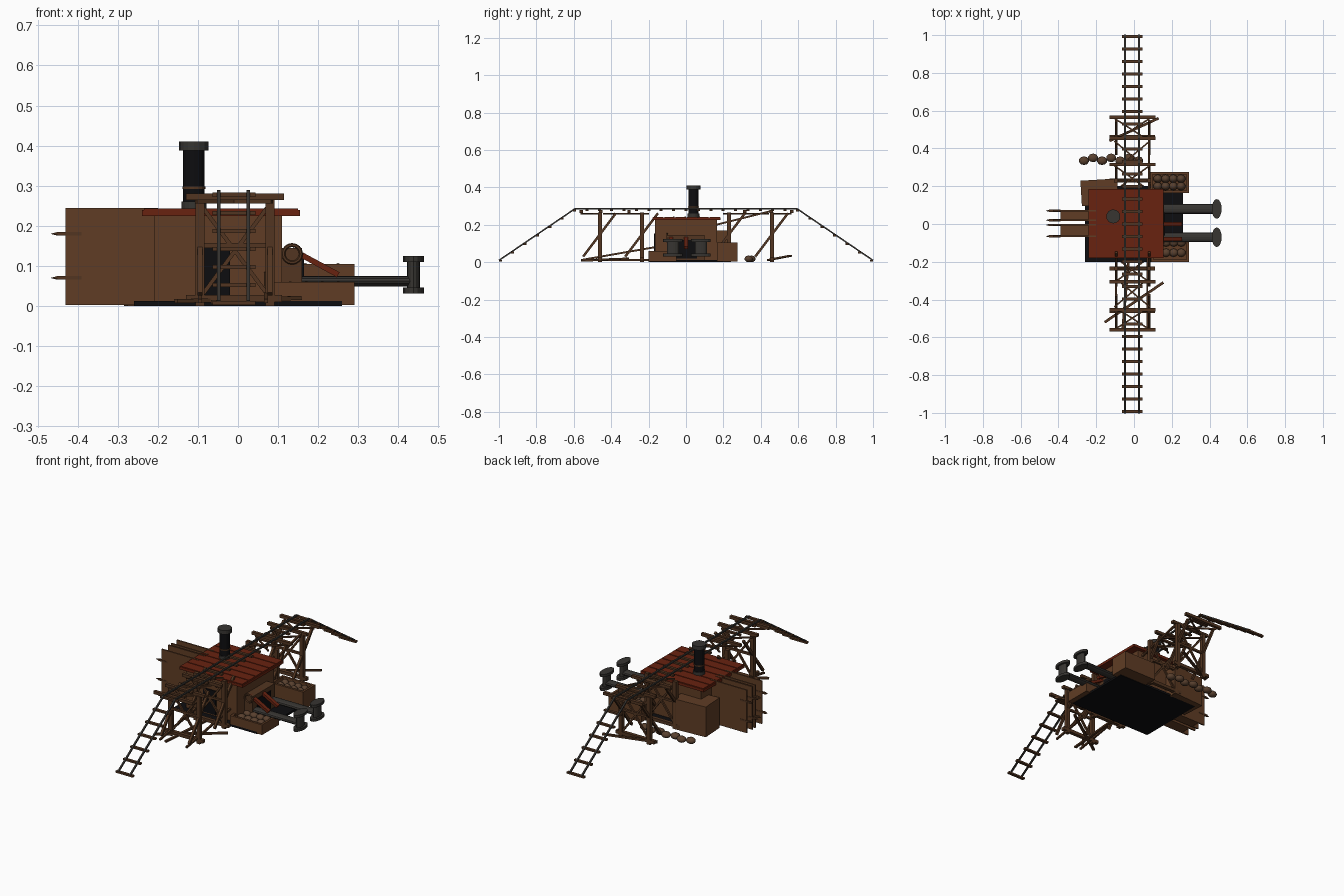
import bpy, bmesh, math, random
from mathutils import Vector, Matrix

if "Cube" in bpy.data.objects:
    bpy.data.objects.remove(bpy.data.objects["Cube"])
random.seed(4)


def material(name, rgb):
    m = bpy.data.materials.new(name)
    m.use_nodes = True
    m.diffuse_color = (*rgb, 1)
    m.node_tree.nodes["Principled BSDF"].inputs["Base Color"].default_value = (*rgb, 1)
    return m


WALL = material("wall wood", (0.115, 0.046, 0.018))
BEAM = material("beam wood", (0.085, 0.036, 0.015))
RED = material("red roof", (0.14, 0.016, 0.005))
IRON = material("dark iron", (0.038, 0.035, 0.031))
BLACK = material("black soot", (0.004, 0.004, 0.005))
SACK = material("sack brown", (0.1, 0.052, 0.028))


def finish(name, bm, mat, smooth=False):
    mesh = bpy.data.meshes.new(name)
    bmesh.ops.recalc_face_normals(bm, faces=bm.faces)
    bm.to_mesh(mesh)
    bm.free()
    mesh.materials.append(mat)
    ob = bpy.data.objects.new(name, mesh)
    bpy.context.collection.objects.link(ob)
    for p in mesh.polygons:
        p.use_smooth = smooth
    return ob


def box(name, x0, x1, y0, y1, z0, z1, mat, turn=0):
    bm = bmesh.new()
    bmesh.ops.create_cube(bm, size=1, matrix=Matrix.Diagonal((x1 - x0, y1 - y0, z1 - z0, 1)))
    place = Matrix.Translation(((x0 + x1) / 2, (y0 + y1) / 2, (z0 + z1) / 2))
    bmesh.ops.transform(bm, matrix=place @ Matrix.Rotation(turn, 4, "Z"), verts=bm.verts)
    return finish(name, bm, mat)


def bar(name, a, b, wide, high, mat):
    """Straight timber between two points."""
    a, b = Vector(a), Vector(b)
    d = b - a
    bm = bmesh.new()
    bmesh.ops.create_cube(bm, size=1, matrix=Matrix.Diagonal((wide, high, d.length, 1)))
    m = Matrix.Translation((a + b) / 2) @ d.to_track_quat("Z", "Y").to_matrix().to_4x4()
    bmesh.ops.transform(bm, matrix=m, verts=bm.verts)
    return finish(name, bm, mat)


def tube(name, centre, r1, r2, depth, mat, turn=None, scale=(1, 1, 1), sides=16):
    bm = bmesh.new()
    bmesh.ops.create_cone(bm, cap_ends=True, segments=sides, radius1=r1, radius2=r2, depth=depth)
    m = Matrix.Translation(centre) @ Matrix.Diagonal((*scale, 1)) @ (turn or Matrix())
    bmesh.ops.transform(bm, matrix=m, verts=bm.verts)
    return finish(name, bm, mat)


def lump(name, centre, size, mat):
    bm = bmesh.new()
    bmesh.ops.create_icosphere(bm, subdivisions=2, radius=1)
    m = Matrix.Translation(centre) @ Matrix.Diagonal((*size, 1))
    bmesh.ops.transform(bm, matrix=m, verts=bm.verts)
    return finish(name, bm, mat, True)


# Ground slab, house, door and roof
box("ground_slab", -0.26, 0.26, -0.2, 0.2, 0, 0.012, BLACK)
box("house_walls", -0.21, 0.11, -0.165, 0.165, 0.012, 0.227, WALL)
box("door_opening", -0.1, -0.02, -0.17, -0.164, 0.02, 0.155, BLACK)
box("roof", -0.24, 0.155, -0.18, 0.185, 0.225, 0.24, RED)
for i in range(6):
    y = -0.15 + i * 0.061
    box("roof_board", -0.235, 0.15, y - 0.027, y + 0.027, 0.239, 0.243, RED)
box("rear_shed", -0.28, -0.085, 0.1, 0.235, 0, 0.17, WALL, 0.06)
box("side_porch", 0.1, 0.16, -0.1, 0.1, 0.012, 0.145, BEAM)
box("porch_opening", 0.158, 0.164, -0.06, 0.06, 0.02, 0.12, BLACK)

# Chimney
for name, r, z0, z1, mat in (("chimney", 0.027, 0.24, 0.39, BLACK),
                             ("chimney_cap", 0.037, 0.388, 0.41, IRON),
                             ("chimney_band", 0.029, 0.292, 0.298, BEAM),
                             ("chimney_foot", 0.031, 0.24, 0.26, IRON)):
    tube(name, (-0.11, 0.04, (z0 + z1) / 2), r, r, z1 - z0, mat)

# Tall boards with pointed stakes on the right end
for y in (-0.065, -0.005, 0.02, 0.07):
    box("tall_board", -0.43, -0.2, y - 0.004, y + 0.004, 0.003, 0.245, WALL)
    for z in (0.07, 0.18):
        bar("stake", (-0.45, y, z), (-0.39, y, z), 0.011, 0.009, BEAM)
        tube("stake_tip", (-0.458, y, z), 0.0055, 0.0005, 0.016, BEAM,
             Matrix.Rotation(-math.pi / 2, 4, "Y"), sides=6)
for y0, y1 in ((-0.065, -0.005), (0.02, 0.07)):
    box("board_core", -0.39, -0.2, y0, y1, 0.003, 0.2, WALL)


# Open bins on the left end
def bin_box(name, x0, x1, y0, y1, h):
    t = 0.012
    box(name + "_floor", x0, x1, y0, y1, 0.003, h * 0.55, WALL)
    for a, b in ((y0, y0 + t), (y1 - t, y1)):
        box(name + "_long_side", x0, x1, a, b, 0.003, h, WALL)
    for a, b in ((x0, x0 + t), (x1 - t, x1)):
        box(name + "_end", a, b, y0 + t, y1 - t, 0.003, h, WALL)
    for i in range(4):
        for y in (y0 + (y1 - y0) * 0.32, y0 + (y1 - y0) * 0.68):
            x = x0 + (x1 - x0) * (0.2 + 0.2 * i)
            lump(name + "_load", (x, y, h * 0.72), (0.024, 0.022, h * 0.3), SACK)


bin_box("rear_bin", 0.085, 0.29, 0.165, 0.275, 0.105)
bin_box("front_bin", 0.09, 0.29, -0.2, -0.05, 0.06)

# Winches on shafts
for y in (-0.07, 0.08):
    flat = (1, 2, 1)
    tube("winch_shaft", (0.29, y, 0.062), 0.013, 0.013, 0.28, IRON,
         Matrix.Rotation(math.pi / 2, 4, "Y"), flat, 12)
    tube("winch_drum", (0.438, y, 0.078), 0.016, 0.016, 0.08, IRON, None, flat)
    for z in (0.039, 0.117):
        tube("winch_flange", (0.438, y, z), 0.026, 0.026, 0.015, IRON, None, flat)

# Red chute rails and a hoop beside the porch
for y in (-0.08, 0.0):
    bar("chute_rail", (0.135, y, 0.14), (0.25, y, 0.078), 0.022, 0.014, RED)
bpy.ops.mesh.primitive_torus_add(location=(0.135, -0.1, 0.13), rotation=(math.pi / 2, 0, 0),
                                 major_radius=0.022, minor_radius=0.005,
                                 major_segments=16, minor_segments=6)
hoop = bpy.context.object
hoop.name = "hoop"
hoop.data.materials.append(BEAM)

# Track over the roof: two rails with sleepers, flat in the middle and sloping at both ends
path = [(-1, 0.01), (-0.595, 0.285), (0.595, 0.285), (1, 0.01)]
for (ya, za), (yb, zb) in zip(path, path[1:]):
    for x in (-0.048, 0.026):
        bar("rail", (x, ya, za), (x, yb, zb), 0.009, 0.008, IRON)


def track_height(y):
    return 0.285 if abs(y) < 0.595 else 0.285 - (abs(y) - 0.595) * 0.679


for i in range(31):
    y = -0.993 + i * 0.0662
    z = track_height(y) - 0.007
    box("sleeper", -0.064, 0.044, y - 0.008, y + 0.008, z - 0.005, z + 0.005, BEAM)

# Trestle bents under the track
for y in (-0.46, -0.235, 0.23, 0.46):
    for x in (-0.095, 0.08):
        box("post", x - 0.011, x + 0.011, y - 0.01, y + 0.01, 0, 0.267, BEAM)
        bar("raking_post", (x, y - 0.09, 0.03), (x, y + 0.085, 0.262), 0.013, 0.013, BEAM)
    for xa, xb in ((-0.095, 0.08), (0.08, -0.095)):
        bar("cross_brace", (xa, y, 0.02), (xb, y, 0.255), 0.01, 0.01, BEAM)
    box("sill", -0.13, 0.11, y - 0.01, y + 0.01, 0.01, 0.028, BEAM)
    box("middle_rail", -0.1, 0.085, y - 0.006, y + 0.006, 0.145, 0.157, BEAM)
for y in (-0.56, -0.455, -0.305, 0.315, 0.455, 0.565):
    box("cap_beam", -0.13, 0.115, y - 0.009, y + 0.009, 0.264, 0.28, BEAM)
for s in (-1, 1):
    for ya, yb in ((0.56, 0.46), (0.44, 0.31), (0.31, 0.2)):
        for k in (-1, 1):
            bar("top_brace", (-0.01 + k * 0.095, s * ya, 0.26), (-0.01 - k * 0.06, s * yb, 0.26),
                0.008, 0.008, BEAM)
bar("long_brace", (0.08, 0.16, 0.2), (0.08, 0.46, 0.275), 0.01, 0.01, BEAM)
for x in (-0.095, 0.07):
    bar("low_brace", (x, -0.56, 0.012), (x, -0.17, 0.08), 0.01, 0.01, BEAM)

# Loose planks and a row of sacks on the ground
bar("loose_plank", (-0.155, -0.52, 0.012), (0.155, -0.31, 0.02), 0.014, 0.01, BEAM)
bar("loose_plank", (-0.13, 0.44, 0.012), (0.13, 0.56, 0.035), 0.014, 0.01, BEAM)
bar("loose_plank", (-0.06, -0.56, 0.01), (-0.03, -0.2, 0.012), 0.014, 0.01, BEAM)
for i in range(7):
    lump("sack", (-0.265 + i * 0.048, 0.335 + 0.015 * (i % 2), 0.018), (0.027, 0.023, 0.018), SACK)
